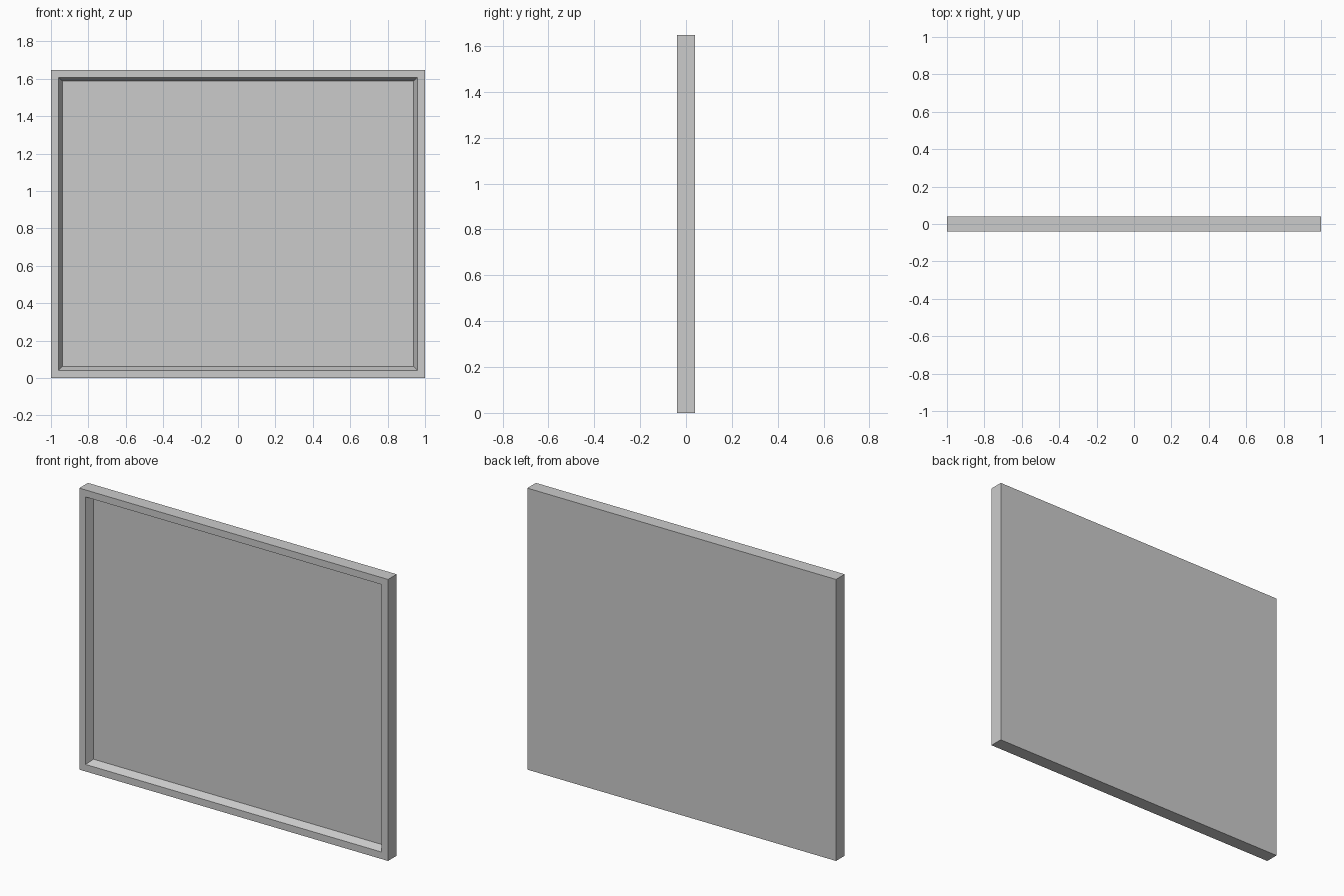
import bpy, bmesh
from mathutils import Matrix, Vector

if "Cube" in bpy.data.objects:
    bpy.data.objects.remove(bpy.data.objects["Cube"])

WIDTH, THICK, HEIGHT = 2.0, 0.08, 1.648
RIM = 0.041       # flat border around the opening
TAPER = 0.02      # inward slope of the recess walls
DEPTH = 0.043     # recess depth

# Solid slab standing on the ground
bm = bmesh.new()
bmesh.ops.create_cube(
    bm, size=1.0,
    matrix=Matrix.Translation((0, 0, HEIGHT / 2)) @ Matrix.Diagonal((WIDTH, THICK, HEIGHT, 1)))

# Flat rim, then sloped walls down to the sunken panel
bm.normal_update()
front = min(bm.faces, key=lambda f: f.calc_center_median().y)
bmesh.ops.inset_region(bm, faces=[front], thickness=RIM, use_even_offset=True)
bmesh.ops.inset_region(bm, faces=[front], thickness=TAPER, use_even_offset=True)
bmesh.ops.translate(bm, verts=front.verts[:], vec=Vector((0, DEPTH, 0)))
bmesh.ops.recalc_face_normals(bm, faces=bm.faces[:])

mesh = bpy.data.meshes.new("framed_panel")
bm.to_mesh(mesh)
bm.free()
panel = bpy.data.objects.new("framed_panel", mesh)
bpy.context.collection.objects.link(panel)
